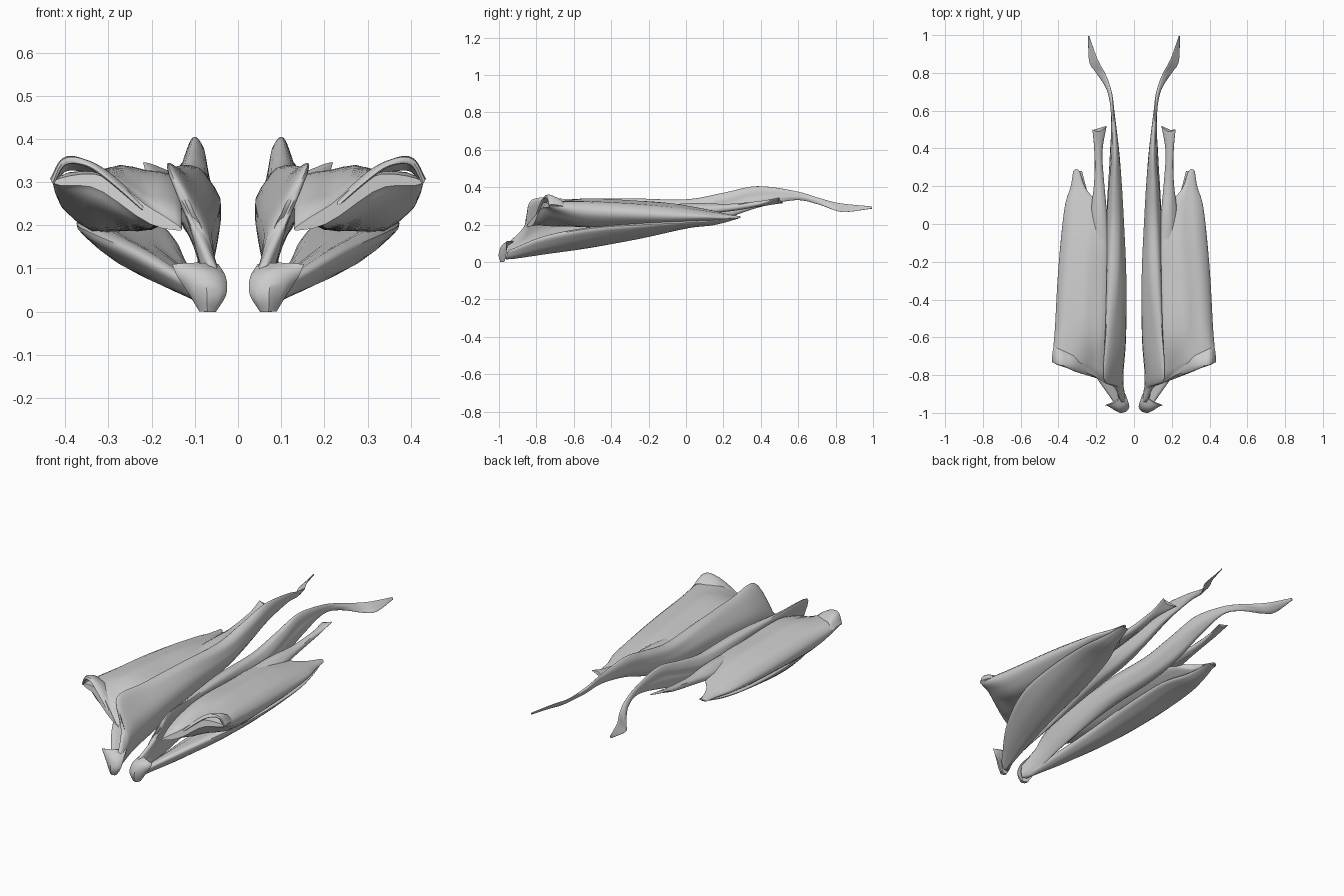
import bpy, bmesh, math
from mathutils import Vector


def spline(pts, u):
    """Smooth curve through evenly spaced points, u in 0..1."""
    n = len(pts) - 1
    i = min(int(u * n), n - 1)
    t = u * n - i
    p1, p2 = pts[i], pts[i + 1]
    p0 = pts[i - 1] if i > 0 else p1 * 2 - p2
    p3 = pts[i + 2] if i + 2 <= n else p2 * 2 - p1
    return 0.5 * (p1 * 2 + (p2 - p0) * t + (p0 * 2 - p1 * 5 + p2 * 4 - p3) * t ** 2
                  + (p1 * 3 - p0 - p2 * 3 + p3) * t ** 3)


def muscle(name, stations, steps=48, half=14, ripple=0.06):
    """Loft a lens-shaped section (half thickness, curve points) along stations."""
    thick = [Vector((s[0], 0, 0)) for s in stations]
    rows = [[Vector(s[1][k]) for s in stations] for k in range(len(stations[0][1]))]

    def mid(u, v):
        return spline([spline(r, u) for r in rows], v)

    bm = bmesh.new()
    rings = []
    for i in range(steps + 1):
        u = i / steps
        t = max(spline(thick, u).x, 0.002)
        ring = []
        for j in range(2 * half):
            a = math.pi * j / half
            v = 0.5 - 0.5 * math.cos(a)
            across = mid(u, min(v + 0.02, 1)) - mid(u, max(v - 0.02, 0))
            along = mid(min(u + 0.01, 1), v) - mid(max(u - 0.01, 0), v)
            n = across.cross(along).normalized()
            w = t * math.sin(a) * (1 + ripple * math.cos(7 * a + 5 * u))
            ring.append(bm.verts.new(mid(u, v) + n * w))
        rings.append(ring)
    for r, q in zip(rings, rings[1:]):
        for j in range(2 * half):
            k = (j + 1) % (2 * half)
            bm.faces.new((r[j], r[k], q[k], q[j]))
    bm.faces.new(rings[0][::-1])
    bm.faces.new(rings[-1])
    bmesh.ops.recalc_face_normals(bm, faces=bm.faces)
    me = bpy.data.meshes.new(name)
    bm.to_mesh(me)
    bm.free()
    ob = bpy.data.objects.new(name, me)
    bpy.context.collection.objects.link(ob)
    ob.modifiers.new("Mirror", 'MIRROR')
    bpy.ops.object.select_all(action='DESELECT')
    bpy.context.view_layer.objects.active = ob
    ob.select_set(True)
    bpy.ops.object.shade_smooth_by_angle(angle=math.radians(40))
    return ob


# Long inner muscle with its thin curved tail
muscle("inner_muscle", [
    (.015, [(.055, -.97, .015), (.05, -.96, .06), (.06, -.94, .11)]),
    (.018, [(.08, -.90, .02), (.07, -.88, .11), (.10, -.86, .20)]),
    (.020, [(.08, -.78, .06), (.08, -.80, .18), (.16, -.82, .335)]),
    (.030, [(.08, -.60, .10), (.075, -.60, .22), (.15, -.60, .335)]),
    (.048, [(.09, -.30, .16), (.09, -.30, .25), (.13, -.30, .338)]),
    (.045, [(.11, 0, .19), (.10, 0, .26), (.11, 0, .335)]),
    (.035, [(.12, .20, .23), (.10, .20, .30), (.105, .20, .37)]),
    (.022, [(.12, .38, .29), (.10, .38, .34), (.10, .38, .405)]),
    (.010, [(.11, .58, .33), (.112, .58, .35), (.11, .58, .38)]),
    (.009, [(.135, .70, .31), (.13, .70, .33), (.12, .70, .345)]),
    (.006, [(.20, .80, .275), (.175, .80, .295), (.15, .79, .32)]),
    (.005, [(.237, .86, .268), (.215, .87, .285), (.192, .87, .308)]),
    (.003, [(.243, .995, .285), (.24, .995, .29), (.238, .995, .297)]),
], steps=72)

# Broad upper sheet with a sunken, sloping front that curls up at the outer corner
muscle("upper_sheet", [
    (.018, [(.13, -.85, .19), (.21, -.81, .225), (.32, -.77, .30), (.428, -.73, .30)]),
    (.045, [(.13, -.77, .24), (.22, -.74, .235), (.33, -.71, .285), (.428, -.67, .295)]),
    (.075, [(.12, -.58, .27), (.22, -.57, .26), (.32, -.55, .262), (.418, -.54, .28)]),
    (.070, [(.12, -.30, .27), (.22, -.30, .26), (.31, -.30, .255), (.405, -.30, .26)]),
    (.055, [(.13, -.08, .28), (.22, -.08, .26), (.30, -.08, .25), (.387, -.08, .245)]),
    (.030, [(.17, .08, .275), (.24, .10, .255), (.30, .11, .245), (.365, .10, .24)]),
    (.014, [(.25, .18, .25), (.28, .21, .245), (.31, .21, .24), (.335, .20, .235)]),
    (.004, [(.285, .27, .24), (.30, .29, .24), (.31, .29, .24), (.322, .28, .235)]),
])

# Thin rolled lip on the sheet's front edge
muscle("front_lip", [
    (.006, [(.22, -.81, .235), (.23, -.78, .255), (.24, -.74, .265)]),
    (.008, [(.30, -.785, .305), (.305, -.75, .318), (.31, -.70, .315)]),
    (.008, [(.35, -.765, .338), (.355, -.74, .345), (.355, -.68, .325)]),
    (.008, [(.40, -.745, .34), (.40, -.73, .35), (.40, -.66, .325)]),
    (.006, [(.427, -.73, .295), (.43, -.72, .305), (.425, -.65, .295)]),
], steps=24, half=8, ripple=0)

# Middle prong ending in a small fork
muscle("middle_prong", [
    (.020, [(.12, -.30, .27), (.17, -.30, .27), (.22, -.30, .26)]),
    (.028, [(.14, .02, .285), (.18, .02, .285), (.23, .02, .265)]),
    (.020, [(.158, .22, .285), (.185, .22, .29), (.21, .22, .28)]),
    (.014, [(.168, .38, .30), (.19, .38, .31), (.21, .38, .31)]),
    (.006, [(.145, .52, .315), (.185, .49, .33), (.22, .50, .345)]),
], steps=30, half=10)

# Lower strap rising from the front end to the outer rear
muscle("lower_strap", [
    (.015, [(.06, -.96, .015), (.07, -.96, .03), (.10, -.95, .06)]),
    (.030, [(.09, -.75, .06), (.15, -.75, .08), (.235, -.75, .135)]),
    (.036, [(.12, -.50, .11), (.21, -.50, .12), (.335, -.50, .18)]),
    (.032, [(.14, -.25, .155), (.25, -.25, .16), (.37, -.25, .198)]),
    (.020, [(.18, 0, .20), (.27, 0, .20), (.37, 0, .21)]),
    (.012, [(.24, .15, .215), (.29, .15, .21), (.345, .15, .218)]),
    (.003, [(.275, .28, .235), (.295, .28, .235), (.315, .28, .235)]),
])

# Flared pad at the front end
muscle("front_pad", [
    (.008, [(.05, -.975, .001), (.07, -.985, .001), (.09, -.97, .002)]),
    (.012, [(.027, -.975, .04), (.07, -.99, .04), (.12, -.96, .05)]),
    (.010, [(.028, -.95, .08), (.08, -.975, .085), (.14, -.96, .08)]),
    (.004, [(.045, -.90, .11), (.10, -.94, .11), (.153, -.96, .11)]),
], steps=12, half=6, ripple=0)
